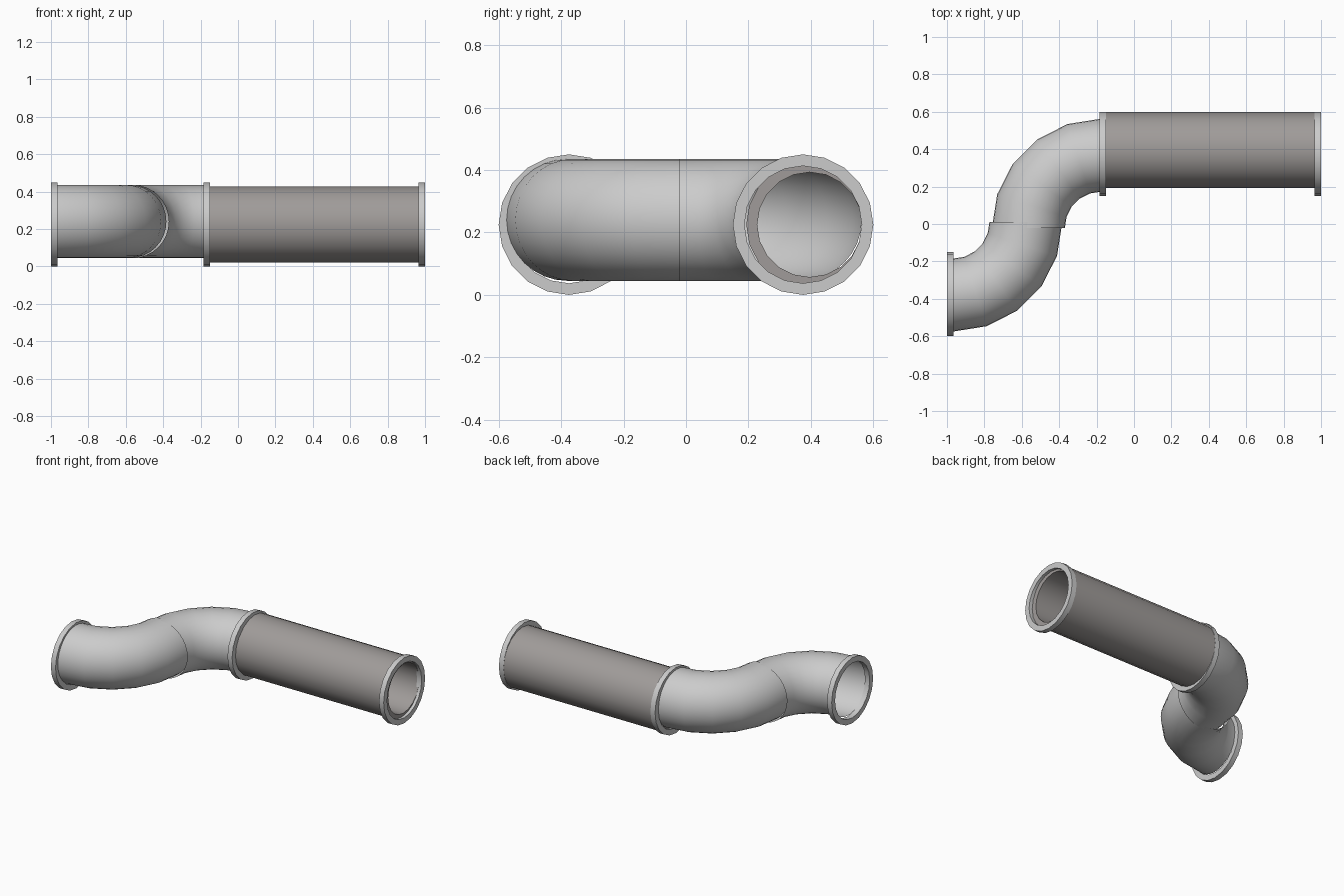
import bpy, bmesh
from math import pi, radians, cos, sin
from mathutils import Vector

if "Cube" in bpy.data.objects:
    bpy.data.objects.remove(bpy.data.objects["Cube"])


def finish(name, bm, color=None):
    bmesh.ops.recalc_face_normals(bm, faces=bm.faces)
    me = bpy.data.meshes.new(name)
    bm.to_mesh(me)
    bm.free()
    for p in me.polygons:
        p.use_smooth = True
    me.set_sharp_from_angle(angle=radians(35))
    ob = bpy.data.objects.new(name, me)
    bpy.context.collection.objects.link(ob)
    if color:
        mat = bpy.data.materials.new(name)
        mat.diffuse_color = color
        mat.use_nodes = True
        mat.node_tree.nodes["Principled BSDF"].inputs["Base Color"].default_value = mat.diffuse_color
        me.materials.append(mat)
    return ob


def spin(bm, center, axis, angle, steps):
    bmesh.ops.spin(bm, geom=bm.verts[:] + bm.edges[:], cent=center, axis=axis,
                   angle=angle, steps=steps, use_duplicate=False)
    bmesh.ops.remove_doubles(bm, verts=bm.verts, dist=1e-4)


def loop(bm, points):
    vs = [bm.verts.new(p) for p in points]
    for a, b in zip(vs, vs[1:] + vs[:1]):
        bm.edges.new((a, b))


# hollow ring lying along x: rectangular section revolved around x
def ring(name, x0, x1, y, z, r_in, r_out, sides, color=None):
    bm = bmesh.new()
    loop(bm, [(x0, y, z + r_in), (x1, y, z + r_in), (x1, y, z + r_out), (x0, y, z + r_out)])
    spin(bm, Vector((x0, y, z)), (1, 0, 0), 2 * pi, sides)
    return finish(name, bm, color)


# open quarter bend: circle facing x swept around a vertical axis
def elbow(name, cx, cy, side):
    R, r, z, n = 0.39, 0.195, 0.24, 32
    bm = bmesh.new()
    loop(bm, [(cx, cy + side * R + r * cos(2 * pi * i / n), z + r * sin(2 * pi * i / n))
              for i in range(n)])
    spin(bm, Vector((cx, cy, z)), (0, 0, 1), pi / 2, 5)
    return finish(name, bm)


# flanges
for name, x, y in (("inlet_flange", -1.0, -0.375),
                   ("middle_flange", -0.185, 0.375),
                   ("outlet_flange", 0.965, 0.375)):
    ring(name, x, x + 0.035, y, 0.225, 0.188, 0.225, 20)

# straight pipe, slightly off the flange axis
ring("straight_pipe", -0.165, 0.98, 0.396, 0.225, 0.168, 0.203, 20, (0.35, 0.33, 0.32, 1))

# two opposite bends forming the S
elbow("lower_bend", -0.968, 0.01, -1)
elbow("upper_bend", -0.175, -0.022, 1)
